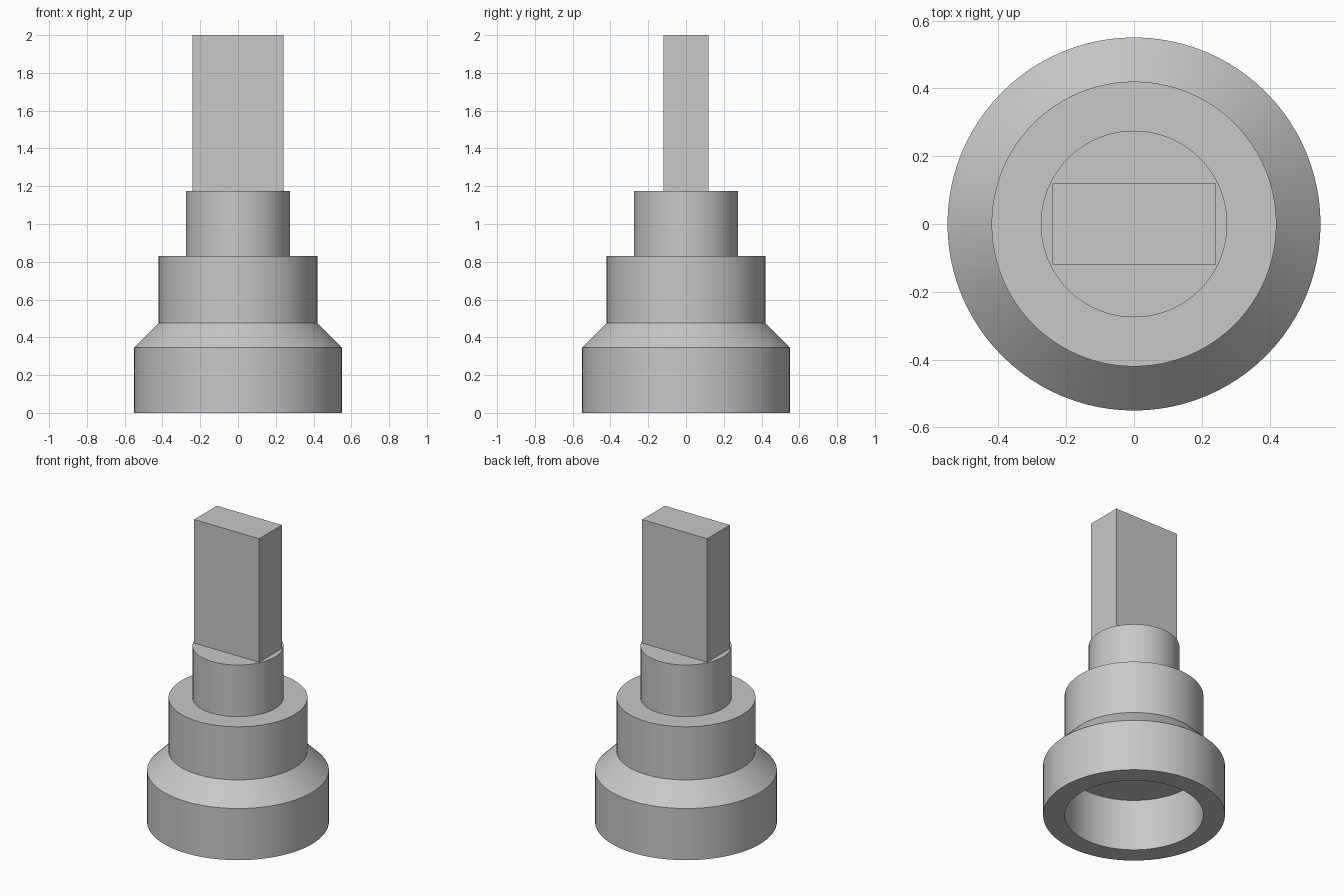
import bpy
import bmesh
import math

cube = bpy.data.objects.get("Cube")
if cube:
    bpy.data.objects.remove(cube, do_unlink=True)

# Single plain grey
grey = bpy.data.materials.new("plain grey")
grey.use_nodes = True
colour = (0.58, 0.58, 0.58, 1)
grey.diffuse_color = colour
grey.node_tree.nodes["Principled BSDF"].inputs["Base Color"].default_value = colour


def add_object(name, bm):
    bmesh.ops.recalc_face_normals(bm, faces=bm.faces)
    mesh = bpy.data.meshes.new(name)
    bm.to_mesh(mesh)
    bm.free()
    mesh.materials.append(grey)
    obj = bpy.data.objects.new(name, mesh)
    bpy.context.collection.objects.link(obj)
    return obj


def lathe(name, profile, steps=96):
    """Turn an (radius, height) profile about the z axis."""
    bm = bmesh.new()
    verts = [bm.verts.new((r, 0, z)) for r, z in profile]
    edges = [bm.edges.new(pair) for pair in zip(verts, verts[1:])]
    bmesh.ops.spin(bm, geom=verts + edges, cent=(0, 0, 0), axis=(0, 0, 1),
                   angle=math.tau, steps=steps, use_duplicate=False)
    bmesh.ops.remove_doubles(bm, verts=bm.verts, dist=0.0001)
    obj = add_object(name, bm)
    bpy.ops.object.select_all(action="DESELECT")
    obj.select_set(True)
    bpy.context.view_layer.objects.active = obj
    bpy.ops.object.shade_smooth_by_angle(angle=math.radians(30))
    return obj


# Stepped round body with a blind socket in its underside
socket_r, base_r, collar_r, neck_r = 0.42, 0.55, 0.42, 0.275
base_top, collar_start, collar_top, neck_top = 0.345, 0.475, 0.83, 1.175
lathe("stepped_body", [
    (0, base_top), (socket_r, base_top), (socket_r, 0),
    (base_r, 0), (base_r, base_top),
    (collar_r, collar_start), (collar_r, collar_top),
    (neck_r, collar_top), (neck_r, neck_top), (0, neck_top),
])

# Flat rectangular tang standing on the neck
bm = bmesh.new()
bmesh.ops.create_cube(bm, size=1)
bmesh.ops.scale(bm, vec=(0.48, 0.24, 2 - neck_top), verts=bm.verts)
bmesh.ops.translate(bm, vec=(0, 0, (2 + neck_top) / 2), verts=bm.verts)
add_object("flat_tang", bm)
